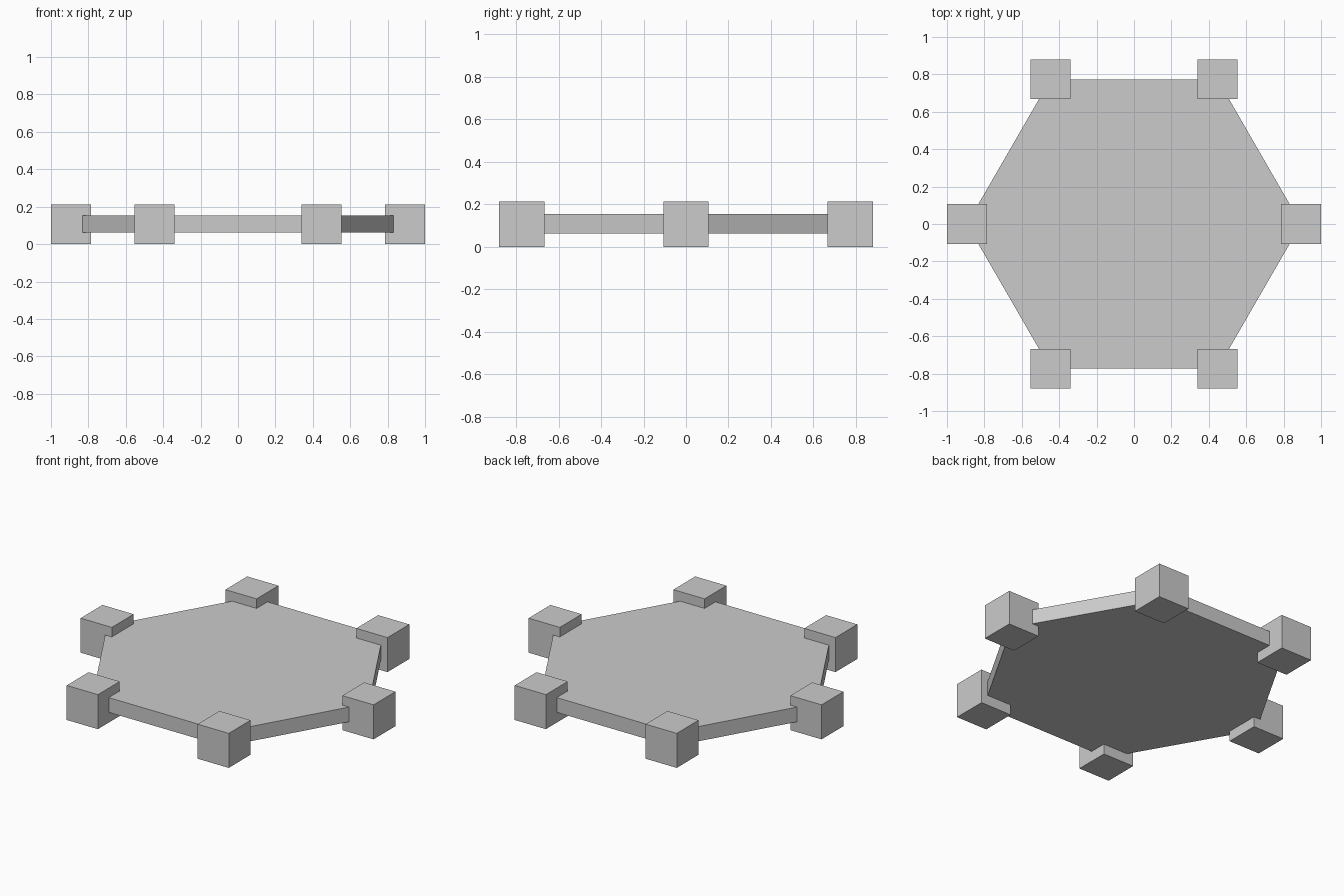
import bpy
from math import cos, sin, radians

if "Cube" in bpy.data.objects:
    bpy.data.objects.remove(bpy.data.objects["Cube"])

CUBE = 0.213            # corner block edge length
R = 1 - CUBE / 2        # hexagon corner radius
MID = CUBE / 2          # shared mid height

# Hexagonal plate, corners on the x axis
bpy.ops.mesh.primitive_cylinder_add(vertices=6, radius=R, depth=0.091,
                                    location=(0, 0, MID + 0.002))
plate = bpy.context.object
plate.name = "hexagon_plate"
xs = [v.co.x for v in plate.data.vertices]
if max(xs) < R - 0.01:
    for v in plate.data.vertices:
        v.co.x, v.co.y = v.co.y, -v.co.x

# Axis-aligned block on each corner
for i in range(6):
    a = radians(60 * i)
    bpy.ops.mesh.primitive_cube_add(size=CUBE, location=(R * cos(a), R * sin(a), MID))
    bpy.context.object.name = f"corner_block_{i + 1}"
